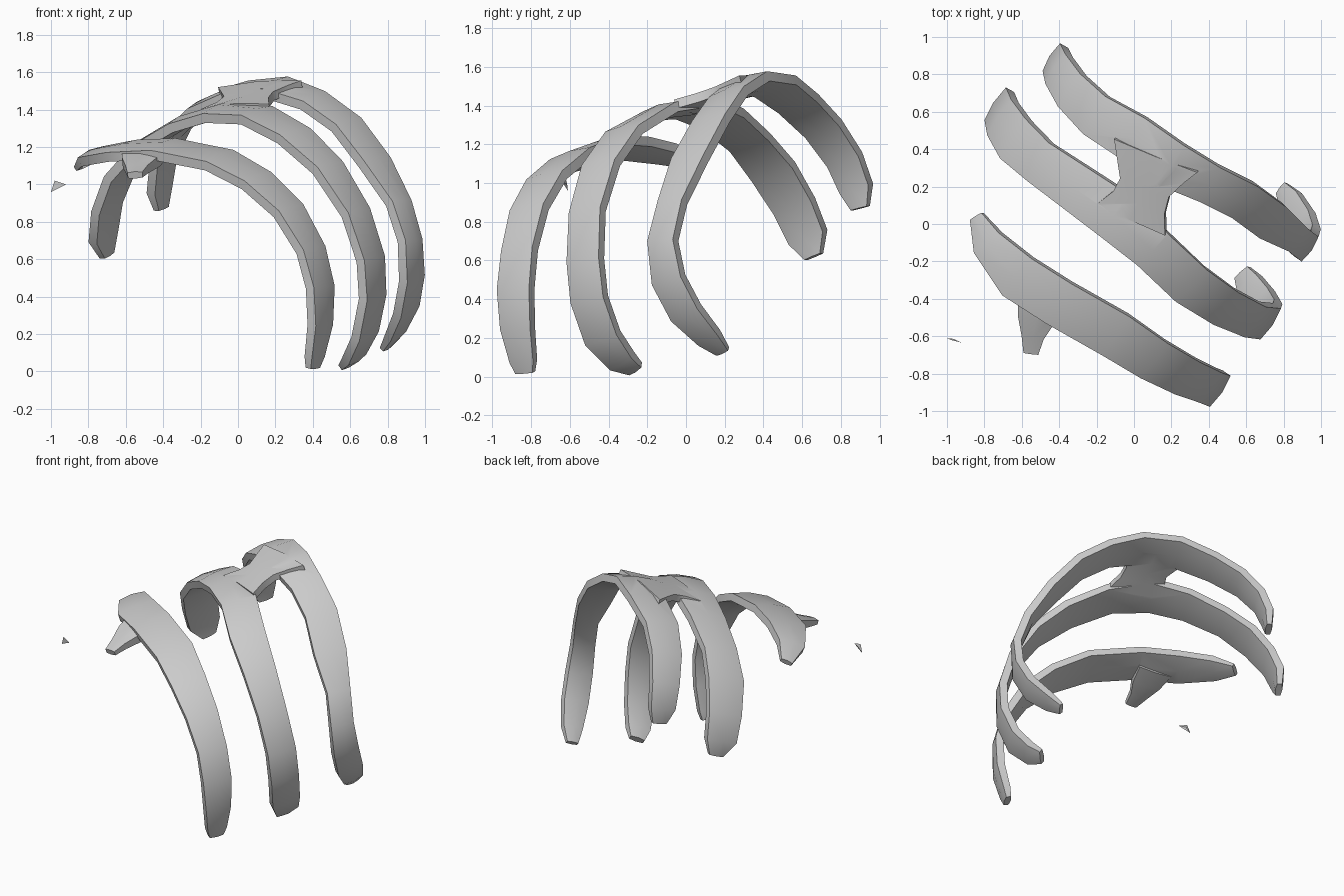
import bpy, bmesh, math
from mathutils import Vector

if "Cube" in bpy.data.objects:
    bpy.data.objects.remove(bpy.data.objects["Cube"])

bone = bpy.data.materials.new("bone_grey")
bone.diffuse_color = (0.6, 0.6, 0.6, 1)
bone.use_nodes = True
bone.node_tree.nodes["Principled BSDF"].inputs["Base Color"].default_value = bone.diffuse_color


def finish(name, bm):
    mesh = bpy.data.meshes.new(name)
    bm.to_mesh(mesh)
    bm.free()
    mesh.materials.append(bone)
    obj = bpy.data.objects.new(name, mesh)
    bpy.context.collection.objects.link(obj)
    return obj


def strip(name, stations, axis, edge=0.026, crown=0.038):
    """Flat bar with a crowned six-sided section; station = x, y, z, half width."""
    pts = [Vector(s[:3]) for s in stations]
    bm = bmesh.new()
    rings = []
    for i, (p, s) in enumerate(zip(pts, stations)):
        t = (pts[min(i + 1, len(pts) - 1)] - pts[max(i - 1, 0)]).normalized()
        w = Vector(axis)
        w = (w - t * w.dot(t)).normalized()
        n = t.cross(w)
        h = s[3]
        k = min(1, h / 0.08)
        section = [(-1, edge), (0, crown), (1, edge), (1, -edge), (0, -crown), (-1, -edge)]
        rings.append([bm.verts.new(p + w * a * h + n * b * k) for a, b in section])
    for a, b in zip(rings, rings[1:]):
        for j in range(6):
            bm.faces.new((a[j], a[(j + 1) % 6], b[(j + 1) % 6], b[j]))
    bm.faces.new(rings[0][::-1])
    bm.faces.new(rings[-1])
    bmesh.ops.recalc_face_normals(bm, faces=bm.faces)
    return finish(name, bm)


def weld(target, parts):
    """Union the parts into the target and remove them."""
    bpy.context.view_layer.objects.active = target
    for part in parts:
        mod = target.modifiers.new("union", 'BOOLEAN')
        mod.operation = 'UNION'
        mod.solver = 'EXACT'
        mod.object = part
        bpy.ops.object.modifier_apply(modifier=mod.name)
        bpy.data.objects.remove(part, do_unlink=True)


ACROSS = (0.52, 0.82, 0.25)   # width direction shared by all ribs
ALONG = (0.8, -0.58, 0.0)

# Front rib, broken off at its left end
front_rib = strip("front_rib", [
    (-0.84, 0.04, 1.10, .04), (-0.78, -0.10, 1.15, .09), (-0.62, -0.28, 1.18, .13),
    (-0.40, -0.42, 1.19, .13), (-0.10, -0.59, 1.13, .13), (0.10, -0.72, 1.02, .12),
    (0.27, -0.81, 0.86, .11), (0.39, -0.86, 0.65, .10), (0.44, -0.88, 0.45, .10),
    (0.44, -0.87, 0.25, .09), (0.41, -0.84, 0.08, .07), (0.40, -0.83, 0.02, .05)], ACROSS)

# Short broken spur on the front rib
spur = strip("spur", [
    (-0.50, -0.38, 1.165, .12), (-0.52, -0.50, 1.12, .10),
    (-0.54, -0.60, 1.08, .06), (-0.55, -0.69, 1.05, .04)], (1, 0, 0.1), 0.03, 0.04)

# Middle rib arch
middle_rib = strip("middle_rib", [
    (-0.70, 0.66, 0.62, .05), (-0.72, 0.63, 0.72, .11), (-0.70, 0.56, 0.88, .12),
    (-0.63, 0.45, 1.06, .13), (-0.50, 0.33, 1.21, .12), (-0.30, 0.19, 1.33, .13),
    (-0.10, 0.05, 1.39, .14), (0.10, -0.13, 1.37, .12), (0.30, -0.32, 1.26, .12),
    (0.48, -0.44, 1.09, .11), (0.63, -0.51, 0.85, .10), (0.71, -0.52, 0.60, .10),
    (0.72, -0.50, 0.40, .10), (0.68, -0.43, 0.20, .10), (0.62, -0.33, 0.08, .08),
    (0.58, -0.26, 0.04, .05)], ACROSS)

# Back rib arch
back_rib = strip("back_rib", [
    (-0.41, 0.90, 0.87, .05), (-0.42, 0.88, 0.97, .09), (-0.40, 0.82, 1.12, .10),
    (-0.33, 0.71, 1.28, .11), (-0.20, 0.58, 1.41, .12), (0.00, 0.46, 1.50, .13),
    (0.20, 0.32, 1.52, .13), (0.40, 0.22, 1.45, .11), (0.58, 0.13, 1.32, .11),
    (0.73, 0.02, 1.12, .11), (0.86, -0.07, 0.90, .08), (0.92, -0.12, 0.70, .08),
    (0.93, -0.09, 0.50, .09), (0.90, 0.00, 0.33, .09), (0.84, 0.12, 0.20, .07),
    (0.79, 0.19, 0.13, .04)], ACROSS)

# Bridge of bone joining the two arches
bridge = strip("bridge", [
    (-0.01, 0.03, 1.395, .20), (0.03, 0.12, 1.43, .15),
    (0.06, 0.20, 1.46, .14), (0.09, 0.29, 1.49, .19), (0.12, 0.37, 1.515, .24)],
    ALONG, 0.024, 0.04)

weld(front_rib, [spur])
weld(middle_rib, [back_rib, bridge])
middle_rib.name = "joined_ribs"

# Loose splinter beside the ribs
bm = bmesh.new()
tri = [(-0.98, -0.62, 1.02), (-0.92, -0.635, 1.0), (-1.0, -0.61, 0.96)]
low = [bm.verts.new(v) for v in tri]
top = bm.verts.new((-0.965, -0.614, 0.995))
bm.faces.new(low)
for j in range(3):
    bm.faces.new((low[j], low[(j + 1) % 3], top))
bmesh.ops.recalc_face_normals(bm, faces=bm.faces)
splinter = finish("splinter", bm)

# Smooth faces with crisp rims
for obj in (front_rib, middle_rib):
    bpy.ops.object.select_all(action='DESELECT')
    obj.select_set(True)
    bpy.context.view_layer.objects.active = obj
    bpy.ops.object.shade_smooth_by_angle(angle=math.radians(40))
